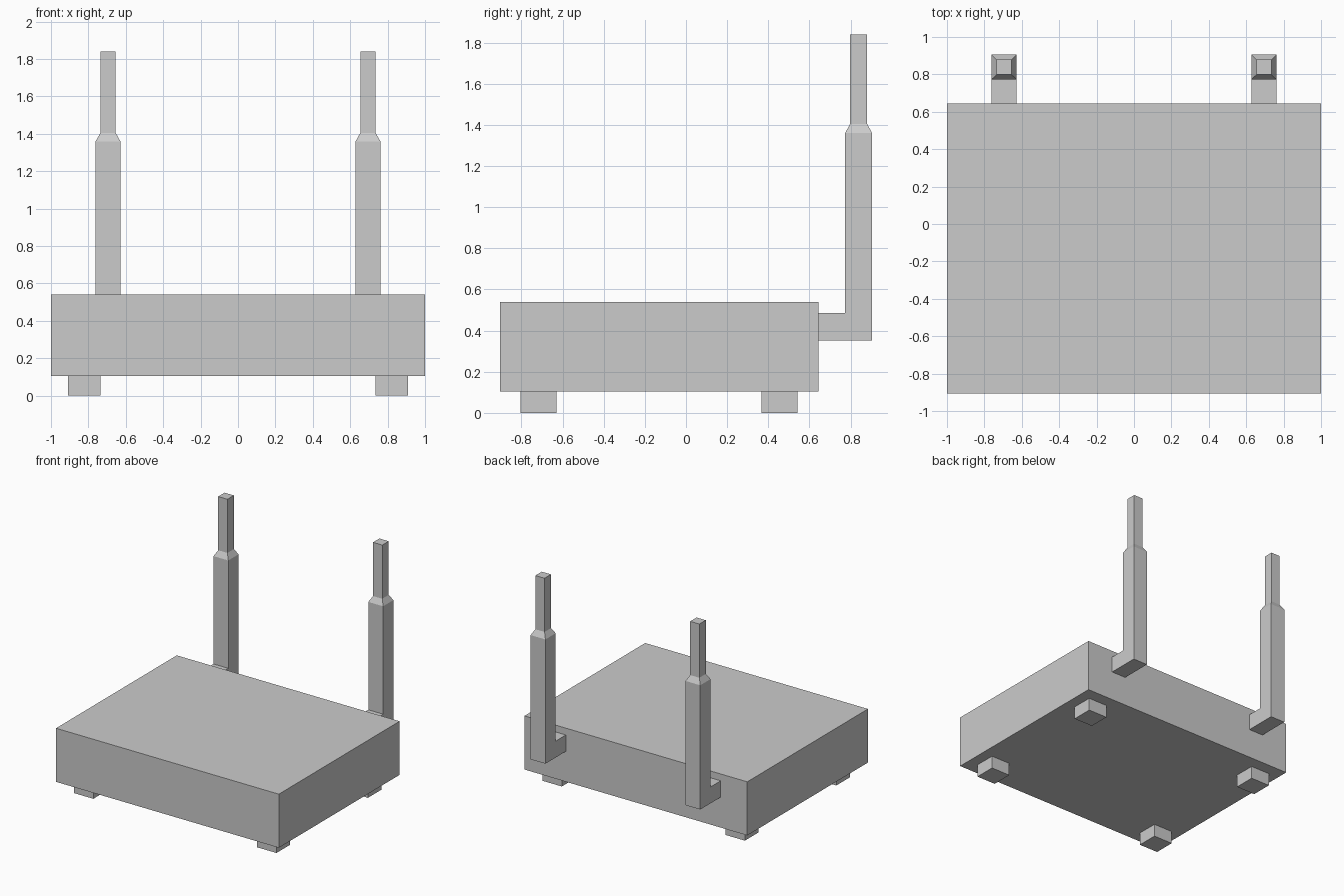
import bpy, bmesh
from mathutils import Matrix, Vector

if "Cube" in bpy.data.objects:
    bpy.data.objects.remove(bpy.data.objects["Cube"])

BODY_FRONT, BODY_BACK = -0.905, 0.643
BODY_BOTTOM, BODY_TOP = 0.105, 0.54
BODY_Y = (BODY_FRONT + BODY_BACK) / 2


def make_object(name, bm):
    bmesh.ops.recalc_face_normals(bm, faces=bm.faces)
    mesh = bpy.data.meshes.new(name)
    bm.to_mesh(mesh)
    bm.free()
    obj = bpy.data.objects.new(name, mesh)
    bpy.context.collection.objects.link(obj)
    return obj


def box_bm(center, size):
    bm = bmesh.new()
    mat = Matrix.Translation(center) @ Matrix.Diagonal((*size, 1))
    bmesh.ops.create_cube(bm, size=1, matrix=mat)
    return bm


def extrude(bm, face, offset, scale=1.0):
    new = bmesh.ops.extrude_discrete_faces(bm, faces=[face])["faces"][0]
    center = new.calc_center_median()
    for v in new.verts:
        v.co = center + (v.co - center) * scale + Vector(offset)
    return new


def face_toward(bm, direction):
    bm.normal_update()
    return max(bm.faces, key=lambda f: f.normal.dot(Vector(direction)))


# Main case
make_object("router_body", box_bm(
    (0, BODY_Y, (BODY_BOTTOM + BODY_TOP) / 2),
    (2, BODY_BACK - BODY_FRONT, BODY_TOP - BODY_BOTTOM)))

for side, sx in (("left", -1), ("right", 1)):
    # Feet
    for end, sy in (("front", -1), ("back", 1)):
        make_object(f"{end}_{side}_foot", box_bm(
            (sx * 0.822, BODY_Y + sy * 0.586, BODY_BOTTOM / 2),
            (0.174, 0.176, BODY_BOTTOM)))

    # Antenna: elbow block, arm into the case, thick mast, taper, thin tip
    bm = box_bm((sx * 0.695, 0.839, 0.418), (0.133, 0.132, 0.133))
    arm = face_toward(bm, (0, -1, 0))
    mast = face_toward(bm, (0, 0, 1))
    extrude(bm, arm, (0, BODY_BACK - 0.01 - 0.773, 0))
    mast = extrude(bm, mast, (0, 0, 0.875))
    mast = extrude(bm, mast, (0, 0, 0.045), 0.62)
    extrude(bm, mast, (0, 0, 0.4355))
    make_object(f"{side}_antenna", bm)
